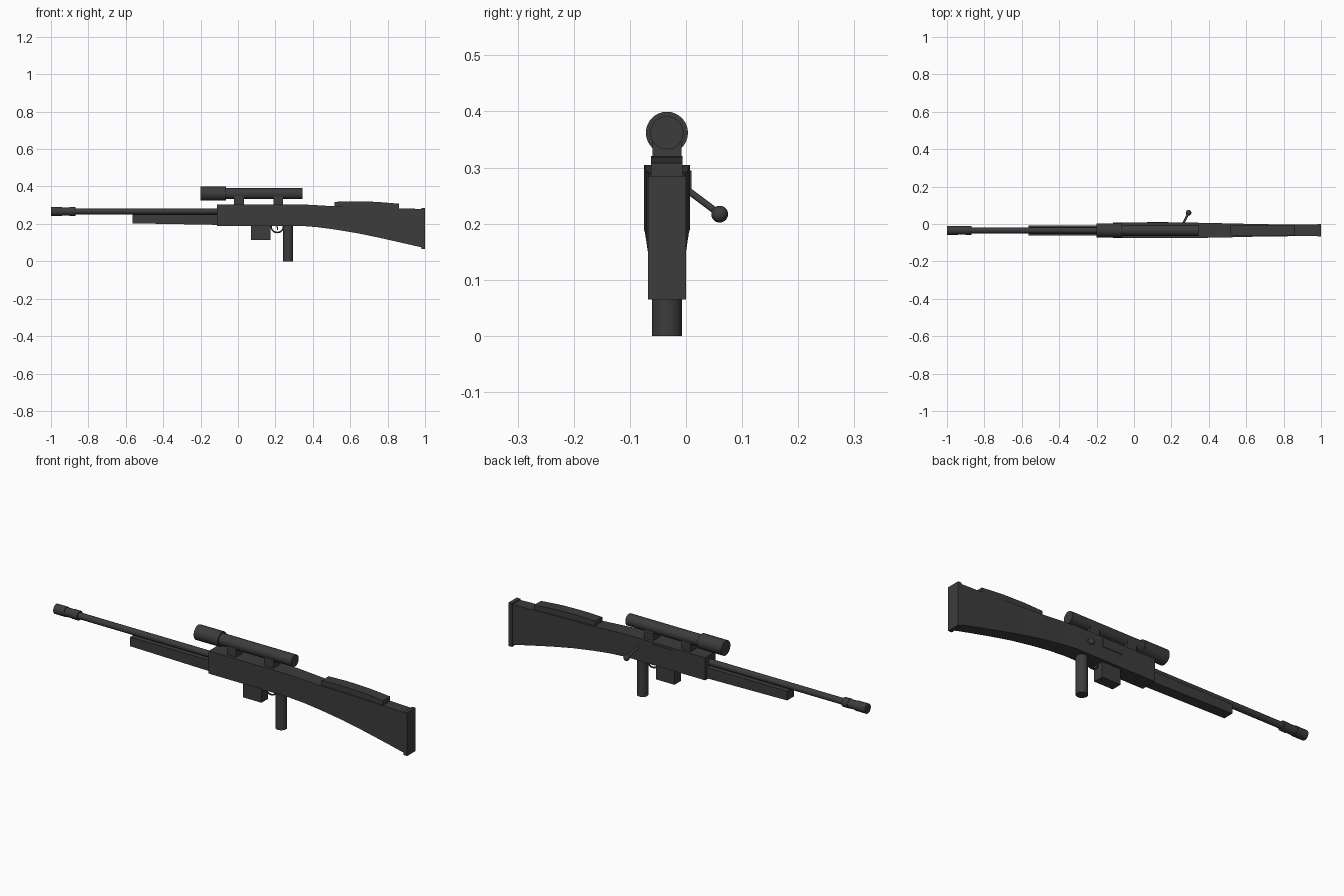
import bpy, bmesh, math
from mathutils import Vector

cube = bpy.data.objects.get("Cube")
if cube:
    bpy.data.objects.remove(cube, do_unlink=True)

MID = -0.034  # y of the long axis

gunmetal = bpy.data.materials.new("dark_grey")
gunmetal.use_nodes = True
colour = (0.045, 0.045, 0.045, 1)
gunmetal.diffuse_color = colour
gunmetal.node_tree.nodes["Principled BSDF"].inputs["Base Color"].default_value = colour


def finish(name, smooth=False):
    ob = bpy.context.object
    ob.name = ob.data.name = name
    ob.data.materials.append(gunmetal)
    if smooth:
        bpy.ops.object.shade_smooth_by_angle(angle=math.radians(35))
    return ob


def rod(name, a, b, r, sides=32):
    a, b = Vector(a), Vector(b)
    bpy.ops.mesh.primitive_cylinder_add(
        vertices=sides, radius=r, depth=(b - a).length, location=(a + b) / 2,
        rotation=(b - a).to_track_quat('Z', 'Y').to_euler())
    return finish(name, True)


def rod_x(name, x0, x1, z, r):
    return rod(name, (x0, MID, z), (x1, MID, z), r)


def loft(name, sections):
    """Rectangular sections along x: (x, bottom, top, half width)."""
    bm = bmesh.new()
    rings = []
    for x, lo, hi, w in sections:
        corners = ((-w, lo), (w, lo), (w, hi), (-w, hi))
        rings.append([bm.verts.new((x, MID + y, z)) for y, z in corners])
    for p, q in zip(rings, rings[1:]):
        for i in range(4):
            j = (i + 1) % 4
            bm.faces.new((p[i], p[j], q[j], q[i]))
    bm.faces.new(rings[0])
    bm.faces.new(rings[-1])
    bmesh.ops.recalc_face_normals(bm, faces=bm.faces)
    me = bpy.data.meshes.new(name)
    bm.to_mesh(me)
    bm.free()
    ob = bpy.data.objects.new(name, me)
    bpy.context.collection.objects.link(ob)
    bpy.context.view_layer.objects.active = ob
    return finish(name)


def box(name, x0, x1, z0, z1, w):
    return loft(name, [(x0, z0, z1, w), (x1, z0, z1, w)])


# Receiver flowing into the curved stock
loft("receiver_and_stock", [
    (-0.113, 0.19, 0.305, 0.041), (0.33, 0.19, 0.305, 0.041),
    (0.42, 0.183, 0.3, 0.039), (0.52, 0.17, 0.294, 0.037),
    (0.64, 0.15, 0.291, 0.034), (0.76, 0.125, 0.287, 0.032),
    (0.88, 0.098, 0.283, 0.031), (0.98, 0.075, 0.28, 0.031)])
box("butt_plate", 0.98, 1.0, 0.065, 0.285, 0.034)
loft("cheek_rest", [(0.515, 0.28, 0.318, 0.028), (0.62, 0.28, 0.321, 0.028),
                    (0.74, 0.275, 0.318, 0.028), (0.86, 0.27, 0.308, 0.028)])

# Fore-end, barrel and stepped muzzle
loft("fore_end", [(-0.565, 0.203, 0.25, 0.027), (-0.11, 0.195, 0.25, 0.027)])
rod_x("barrel", -0.98, -0.1, 0.267, 0.016)
rod_x("muzzle_sleeve", -0.99, -0.88, 0.267, 0.022)
rod_x("muzzle_front_ring", -1.0, -0.94, 0.267, 0.0245)
rod_x("muzzle_rear_ring", -0.9, -0.868, 0.267, 0.0235)

# Sight tube on two mounts
rod_x("sight_tube", -0.1, 0.345, 0.362, 0.0295)
rod_x("sight_front_bell", -0.2, -0.065, 0.362, 0.0375)
for label, x in (("front", 0.005), ("rear", 0.215)):
    box(label + "_mount", x - 0.026, x + 0.026, 0.3, 0.35, 0.026)

# Magazine, grip, trigger and its guard
box("magazine", 0.07, 0.175, 0.113, 0.2, 0.027)
rod("grip", (0.268, MID, 0), (0.268, MID, 0.2), 0.027)
bpy.ops.mesh.primitive_torus_add(
    major_radius=0.033, minor_radius=0.004, major_segments=32, minor_segments=10,
    location=(0.21, MID, 0.187), rotation=(math.pi / 2, 0, 0))
finish("trigger_guard", True)
rod("trigger", (0.208, MID, 0.195), (0.212, MID, 0.167), 0.003, 12)

# Port cover and bolt handle on the back side
port = box("port_cover", 0.07, 0.185, 0.255, 0.295, 0.004)
port.location.y = 0.04
tip = (0.292, 0.06, 0.217)
rod("bolt_handle", (0.262, 0.0, 0.262), tip, 0.006, 16)
bpy.ops.mesh.primitive_uv_sphere_add(segments=24, ring_count=12, radius=0.015, location=tip)
finish("bolt_knob", True)
